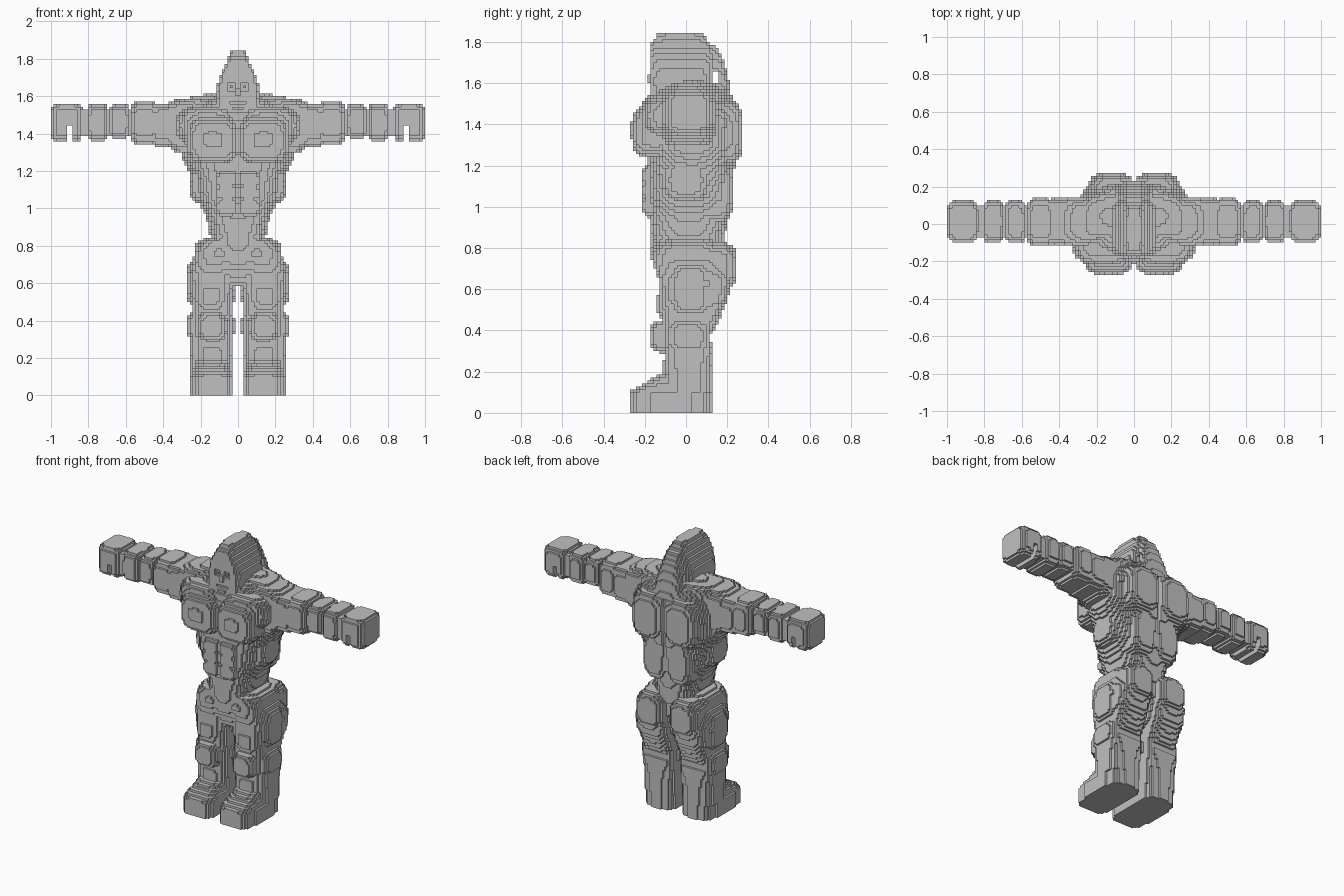
import bpy, bmesh, math

V = 1 / 70                      # block size
grey = bpy.data.materials.new("stone grey")
grey.diffuse_color = (0.53, 0.53, 0.53, 1)
owner = {}                      # block -> part name (right half only, mirrored later)


def fill(part, lo, hi, inside):
    """Claim every block of the right half whose centre is inside the shape."""
    i0, j0, k0 = (math.floor(a / V) for a in lo)
    i1, j1, k1 = (math.ceil(a / V) for a in hi)
    for i in range(max(i0, 0), i1):
        for j in range(j0, j1):
            for k in range(max(k0, 0), k1):
                if inside((i + .5) * V, (j + .5) * V, (k + .5) * V):
                    if part:
                        owner.setdefault((i, j, k), part)
                    else:
                        owner.pop((i, j, k), None)


def lump(part, c, r, p=3.0):
    """Rounded block (superellipsoid)."""
    fill(part, [a - b for a, b in zip(c, r)], [a + b for a, b in zip(c, r)],
         lambda x, y, z: sum(abs((q - a) / b) ** p for q, a, b in zip((x, y, z), c, r)) <= 1)


def box(part, x0, x1, y0, y1, z0, z1):
    fill(part, (x0, y0, z0), (x1, y1, z1),
         lambda x, y, z: x0 < x < x1 and y0 < y < y1 and z0 < z < z1)


def loft(part, rows, p=3.0):
    """Rounded cross-sections (z, x0, x1, y0, y1) blended along z."""
    def inside(x, y, z):
        for a, b in zip(rows, rows[1:]):
            if a[0] <= z <= b[0]:
                t = (z - a[0]) / (b[0] - a[0])
                x0, x1, y0, y1 = (m + (n - m) * t for m, n in zip(a[1:], b[1:]))
                return (abs((2 * x - x0 - x1) / (x1 - x0)) ** p
                        + abs((2 * y - y0 - y1) / (y1 - y0)) ** p <= 1)
        return False
    fill(part, (min(r[1] for r in rows), min(r[3] for r in rows), rows[0][0]),
         (max(r[2] for r in rows), max(r[4] for r in rows), rows[-1][0]), inside)


# head: pointed arch running front to back, with hair hanging behind
loft("head", [(1.46, -.06, .06, -.14, .08), (1.50, -.085, .085, -.16, .1),
              (1.55, -.112, .112, -.175, .12), (1.62, -.116, .116, -.178, .125),
              (1.69, -.105, .105, -.178, .13), (1.75, -.078, .078, -.178, .13),
              (1.79, -.058, .058, -.17, .12), (1.815, -.048, .048, -.15, .1),
              (1.84, -.034, .034, -.135, .08)], 6)
loft("hair", [(1.50, -.10, .10, .10, .225), (1.56, -.10, .10, .10, .22),
              (1.66, -.08, .08, .07, .195), (1.73, -.06, .06, .05, .175),
              (1.79, -.04, .04, .03, .14)], 4)
box(None, 0, .13, .127, .157, 1.60, 1.66)

# face: eye sockets, nose and mouth
box(None, .016, .058, -.19, -.157, 1.635, 1.665)
box("face", .025, .046, -.172, -.155, 1.638, 1.66)
box("face", 0, .015, -.192, -.17, 1.60, 1.65)
box(None, 0, .044, -.19, -.160, 1.55, 1.575)
box("face", 0, .03, -.186, -.17, 1.53, 1.55)

# torso
loft("torso", [(.58, -.09, .09, -.10, .10), (.70, -.20, .20, -.15, .17),
               (.78, -.19, .19, -.165, .18), (.85, -.15, .15, -.17, .19),
               (.95, -.17, .17, -.18, .20), (1.05, -.22, .22, -.19, .215),
               (1.18, -.25, .25, -.19, .235), (1.28, -.305, .305, -.19, .25),
               (1.42, -.31, .31, -.20, .26), (1.50, -.28, .28, -.19, .235),
               (1.56, -.22, .22, -.15, .20), (1.60, -.13, .13, -.11, .16)], 2.6)
lump("chest_muscles", (.135, -.15, 1.365), (.135, .115, .125), 3.6)
lump("chest_muscles", (.16, -.08, 1.44), (.17, .14, .11), 3)
for z in (1.155, 1.085, 1.005):
    lump("abdominals", (.06, -.17, z), (.056, .042, .042), 5)
lump("side_muscles", (.19, 0, 1.13), (.07, .11, .10), 3)
lump("back_muscles", (.12, .18, 1.36), (.12, .095, .16), 3.2)
lump("back_muscles", (.09, .14, 1.08), (.09, .095, .16), 3)
lump("neck_muscles", (.10, .04, 1.54), (.20, .13, .07), 2.5)
box(None, 0, V, .215, .30, .96, 1.5)           # spine groove

# arms: core with a rounded block for each segment
loft("shoulder", [(1.30, .18, .33, -.10, .12), (1.36, .18, .42, -.12, .14),
                  (1.54, .18, .42, -.12, .14), (1.58, .15, .34, -.08, .10),
                  (1.60, .12, .22, -.05, .07)], 3)
box("arm_core", .25, .95, -.075, .10, 1.385, 1.535)
for name, x, half, low, high in (("upper_arm", .395, .075, 1.33, 1.56),
                                 ("biceps", .50, .075, 1.345, 1.57),
                                 ("elbow", .632, .056, 1.375, 1.555),
                                 ("forearm", .752, .058, 1.36, 1.558),
                                 ("hand", .915, .086, 1.355, 1.562)):
    depth = .126 if x < .6 else .112
    lump(name, (x, .013, (low + high) / 2), (half, depth, (high - low) / 2), 4.5)
box(None, .88, .92, -.2, .2, 1.3, 1.44)        # gap beside the thumb

# hips and buttocks
lump("hips", (.10, .01, .76), (.135, .175, .085), 3)
lump("buttocks", (.125, .14, .71), (.105, .11, .12), 3)

# legs
loft("thigh", [(.36, .025, .25, -.10, .11), (.42, .025, .25, -.115, .145),
               (.50, .022, .25, -.12, .18), (.54, .018, .262, -.125, .20),
               (.64, .015, .266, -.13, .22), (.70, .015, .245, -.15, .21),
               (.78, .015, .23, -.16, .20), (.83, .03, .19, -.15, .18)], 3.6)
lump("thigh_muscle", (.145, -.06, .53), (.085, .08, .09), 3)
lump("thigh_side", (.225, .02, .60), (.045, .09, .12), 4)
lump("knee", (.14, -.10, .37), (.08, .075, .08), 3)
lump("knee", (.145, .01, .37), (.125, .11, .085), 4)
loft("shin", [(.10, .03, .252, -.10, .122), (.20, .03, .252, -.10, .122),
              (.30, .026, .256, -.10, .125), (.33, .025, .26, -.10, .137),
              (.36, .025, .26, -.10, .11)], 4)
lump("shin_front", (.14, -.07, .21), (.06, .05, .06), 3)
loft("foot", [(0, .025, .252, -.275, .122), (.10, .025, .252, -.275, .122),
              (.12, .03, .245, -.25, .122), (.145, .04, .235, -.20, .122),
              (.19, .05, .225, -.12, .12)], 4)

# turn the blocks of each part into its outer faces
SIDES = [((1, 0, 0), ((1, 0, 0), (1, 1, 0), (1, 1, 1), (1, 0, 1))),
         ((-1, 0, 0), ((0, 0, 0), (0, 0, 1), (0, 1, 1), (0, 1, 0))),
         ((0, 1, 0), ((0, 1, 0), (0, 1, 1), (1, 1, 1), (1, 1, 0))),
         ((0, -1, 0), ((0, 0, 0), (1, 0, 0), (1, 0, 1), (0, 0, 1))),
         ((0, 0, 1), ((0, 0, 1), (1, 0, 1), (1, 1, 1), (0, 1, 1))),
         ((0, 0, -1), ((0, 0, 0), (0, 1, 0), (1, 1, 0), (1, 0, 0)))]
for part in sorted(set(owner.values())):
    bm, verts = bmesh.new(), {}
    for (i, j, k), name in owner.items():
        if name != part:
            continue
        for (a, b, c), corners in SIDES:
            if (i + a, j + b, k + c) in owner or i + a < 0:
                continue
            ring = []
            for u, v, w in corners:
                key = (i + u, j + v, k + w)
                if key not in verts:
                    verts[key] = bm.verts.new([n * V for n in key])
                ring.append(verts[key])
            bm.faces.new(ring)
    if bm.faces:
        mesh = bpy.data.meshes.new(part)
        bm.to_mesh(mesh)
        mesh.materials.append(grey)
        ob = bpy.data.objects.new(part, mesh)
        bpy.context.collection.objects.link(ob)
        ob.modifiers.new("Mirror", 'MIRROR')
    bm.free()
